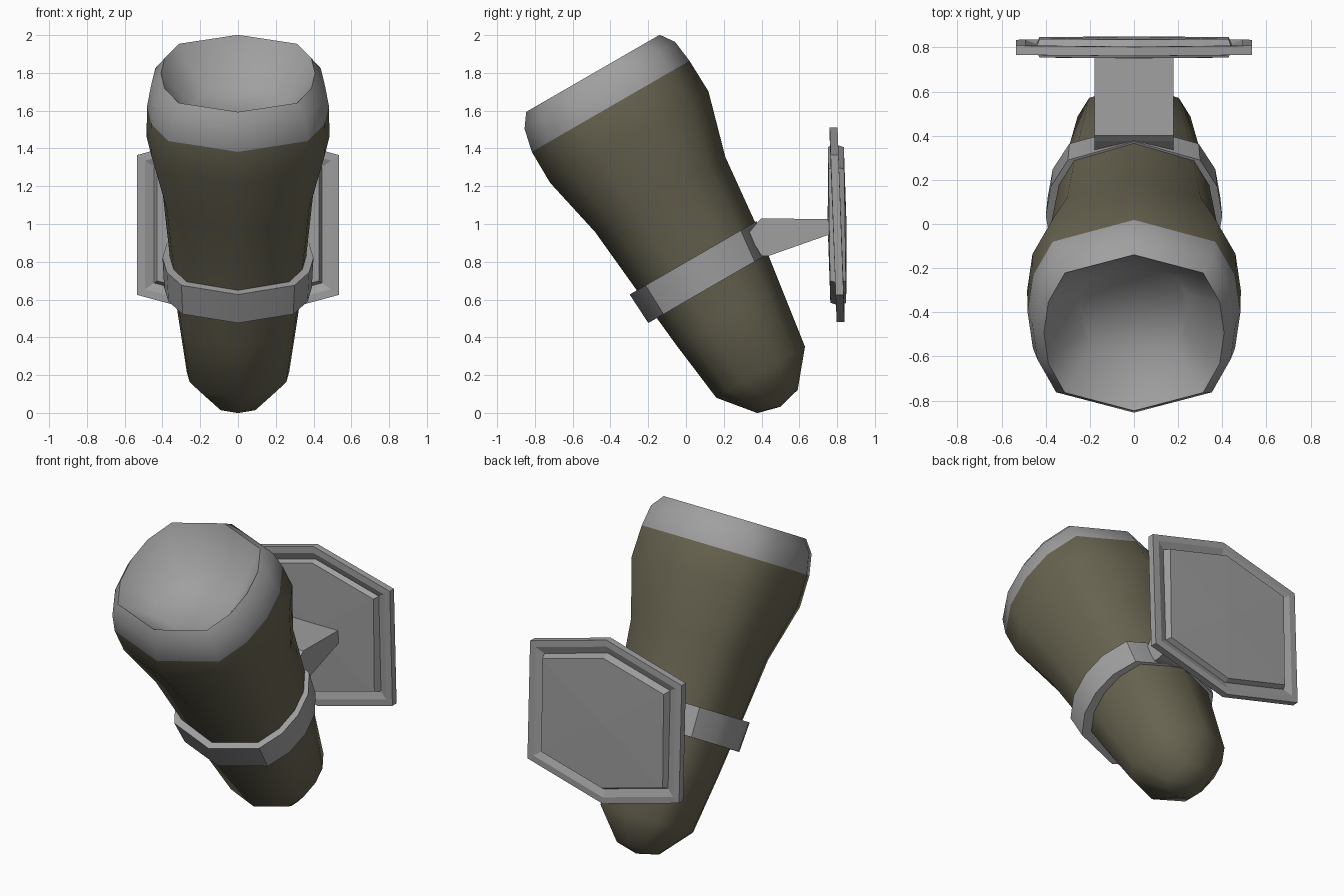
import bpy, bmesh, math

if "Cube" in bpy.data.objects:
    bpy.data.objects.remove(bpy.data.objects["Cube"])

TILT = math.radians(30)
# Irregular facets of the rounded-square cross-section: angle and corner bulge weight
FACETS = [(0, 0), (45, 1), (67.5, 0.35), (90, 0), (112.5, 0.35), (135, 1),
          (180, 0), (225, 1), (247.5, 0.35), (270, 0), (292.5, 0.35), (315, 1)]


def material(name, rgb):
    m = bpy.data.materials.new(name)
    m.diffuse_color = (*rgb, 1)
    m.use_nodes = True
    m.node_tree.nodes["Principled BSDF"].inputs["Base Color"].default_value = m.diffuse_color
    return m


STEEL = material("grey metal", (0.35, 0.35, 0.35))
WOOD = material("olive wood", (0.135, 0.125, 0.08))


def finish(bm, name, mats, smooth_angle=None, rotation=0.0, location=(0, 0, 0)):
    bmesh.ops.recalc_face_normals(bm, faces=bm.faces)
    me = bpy.data.meshes.new(name)
    bm.to_mesh(me)
    bm.free()
    ob = bpy.data.objects.new(name, me)
    bpy.context.collection.objects.link(ob)
    for m in mats:
        me.materials.append(m)
    ob.rotation_euler.x = rotation
    ob.location = location
    if smooth_angle:
        bpy.ops.object.select_all(action='DESELECT')
        ob.select_set(True)
        bpy.context.view_layer.objects.active = ob
        bpy.ops.object.shade_smooth_by_angle(angle=math.radians(smooth_angle))
    return ob


def loft(bm, rings):
    """Bridge equal-length vertex loops and return faces per band."""
    loops = [[bm.verts.new(p) for p in r] for r in rings]
    bands = []
    for a, b in zip(loops, loops[1:]):
        n = len(a)
        bands.append([bm.faces.new((a[i], a[(i + 1) % n], b[(i + 1) % n], b[i]))
                      for i in range(n)])
    return loops, bands


def section(height, centre, radius, bulge, widen=1.0):
    pts = []
    for a, w in FACETS:
        r = radius * (1 + bulge * w)
        a = math.radians(a)
        pts.append((r * widen * math.sin(a), centre - r * math.cos(a), height))
    return pts


# Tapered handle with hollow metal cup on top: (height, centre, radius, bulge)
profile = [(-0.19, 0.45, 0.123, 0.06), (-0.011, 0.45, 0.271, 0.06),
           (0.337, 0.453, 0.318, 0.06), (0.68, 0.46, 0.36, 0.06),
           (1.07, 0.46, 0.398, 0.07), (1.415, 0.47, 0.484, 0.08),
           (1.605, 0.466, 0.482, 0.08), (1.73, 0.472, 0.460, 0.085),
           (1.803, 0.472, 0.408, 0.085), (1.60, 0.462, 0.24, 0.12)]
bm = bmesh.new()
loops, bands = loft(bm, [section(*p) for p in profile])
for band in bands[6:]:
    for f in band:
        f.material_index = 1
bm.faces.new(loops[-1]).material_index = 1
tip = bm.verts.new((0, 0.45, -0.222))
for i in range(len(FACETS)):
    bm.faces.new((loops[0][i], loops[0][i - 1], tip))
finish(bm, "torch_body", [WOOD, STEEL], 60, TILT)

# Metal collar around the handle
bm = bmesh.new()
loft(bm, [section(*p) for p in [(0.512, 0.453, 0.30, 0.06), (0.512, 0.437, 0.372, 0.06, 1.05),
                                (0.692, 0.443, 0.388, 0.06, 1.03), (0.692, 0.46, 0.33, 0.06)]])
finish(bm, "collar", [STEEL], 40, TILT)

# Wedge bracket between collar and wall plate
bm = bmesh.new()
side = [(0.33, 0.95), (0.375, 1.005), (0.40, 1.03), (0.79, 1.025),
        (0.79, 0.955), (0.44, 0.832), (0.40, 0.83)]
loops, _ = loft(bm, [[(x, y, z) for y, z in side] for x in (-0.18, 0.18)])
for l in loops:
    bm.faces.new(l)
finish(bm, "bracket", [STEEL])


# Hexagonal wall plate: thin leaning frame, groove, raised pyramid panel on both sides
def hexagon(scale, y, lean):
    pts = [(0, 0.515), (0.535, 0.37), (0.535, -0.37),
           (0, -0.515), (-0.535, -0.37), (-0.535, 0.37)]
    return [(x * scale, y - lean * z, z * scale) for x, z in pts]


bm = bmesh.new()
half = [(0.80, 0.042, 0.012), (0.83, 0.004, 0.03), (0.92, 0.022, 0.035), (1.0, 0.021, 0.036)]
steps = [(s, -y, l) for s, y, l in half] + half[::-1]
loops, _ = loft(bm, [hexagon(*s) for s in steps])
for loop, y in ((loops[0], -0.05), (loops[-1], 0.05)):
    c = bm.verts.new((0, y, 0))
    for i in range(6):
        bm.faces.new((loop[i - 1], loop[i], c))
finish(bm, "wall_plate", [STEEL], None, 0, (0, 0.80, 0.995))
